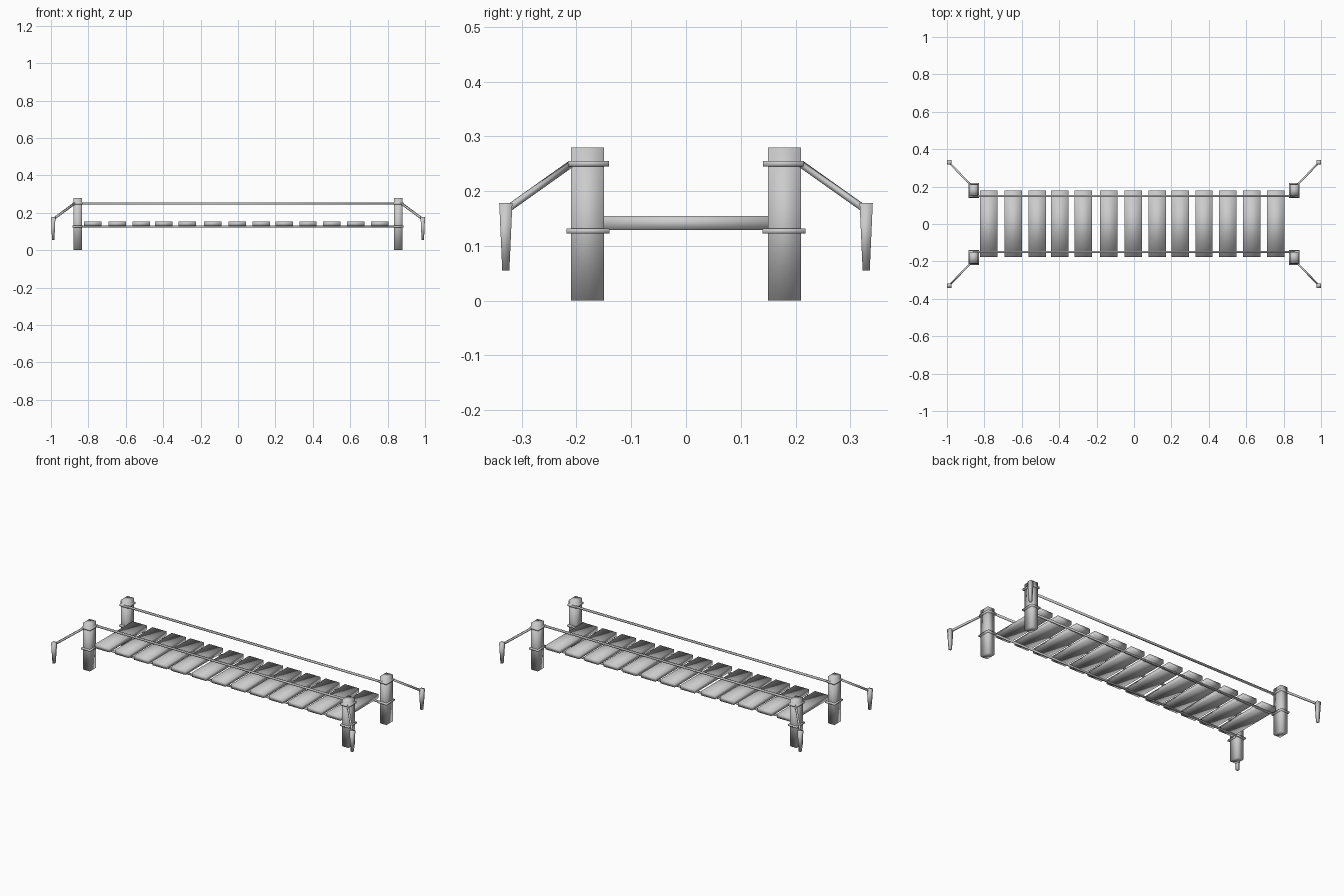
import bpy, bmesh
from mathutils import Vector

if "Cube" in bpy.data.objects:
    bpy.data.objects.remove(bpy.data.objects["Cube"])


def finish(bm, name):
    bmesh.ops.recalc_face_normals(bm, faces=bm.faces)
    me = bpy.data.meshes.new(name)
    bm.to_mesh(me)
    bm.free()
    for p in me.polygons:
        p.use_smooth = True
    ob = bpy.data.objects.new(name, me)
    bpy.context.collection.objects.link(ob)
    return ob


def box(name, centre, size):
    bm = bmesh.new()
    bmesh.ops.create_cube(bm, size=1)
    for v in bm.verts:
        v.co = Vector(centre) + Vector(a * b for a, b in zip(v.co, size))
    return finish(bm, name)


def stake(name, x, y, z0, z1, w0, w1):
    bm = bmesh.new()
    bmesh.ops.create_cube(bm, size=1)
    for v in bm.verts:
        top = v.co.z > 0
        w = w1 if top else w0
        v.co = Vector((x + v.co.x * w, y + v.co.y * w, z1 if top else z0))
    return finish(bm, name)


def rope(name, a, b, w):
    # square bar running from a to b
    a, b = Vector(a), Vector(b)
    d = b - a
    rot = d.to_track_quat('X', 'Z')
    bm = bmesh.new()
    bmesh.ops.create_cube(bm, size=1)
    for v in bm.verts:
        v.co = (a + b) / 2 + rot @ Vector((v.co.x * d.length, v.co.y * w, v.co.z * w))
    return finish(bm, name)


# Walking planks
plank_x = [-0.777, -0.646, -0.518, -0.397, -0.272, -0.136, -0.005,
           0.124, 0.248, 0.374, 0.501, 0.629, 0.757]
for i, x in enumerate(plank_x):
    box(f"plank_{i + 1}", (x, 0.002, 0.142), (0.093, 0.356, 0.025))

for sy, side in ((-1, "front"), (1, "back")):
    # Hand rope and deck rope along each side
    rope(f"{side}_hand_rope", (-0.86, sy * 0.149, 0.25), (0.86, sy * 0.149, 0.25), 0.01)
    rope(f"{side}_deck_rope", (-0.86, sy * 0.149, 0.127), (0.86, sy * 0.149, 0.127), 0.009)
    for sx, end in ((-1, "left"), (1, "right")):
        n = f"{side}_{end}"
        px, py = sx * 0.857, sy * 0.18
        # Post with two rope collars
        box(f"{n}_post", (px, py, 0.14), (0.044, 0.06, 0.28))
        box(f"{n}_upper_collar", (px, sy * 0.178, 0.25), (0.056, 0.074, 0.01))
        box(f"{n}_lower_collar", (px, sy * 0.179, 0.127), (0.058, 0.079, 0.009))
        # Anchor rope down to the ground stake
        rope(f"{n}_anchor_rope", (sx * 0.872, sy * 0.208, 0.251),
             (sx * 0.988, sy * 0.328, 0.166), 0.01)
        stake(f"{n}_stake", sx * 0.988, sy * 0.329, 0.055, 0.178, 0.013, 0.024)
